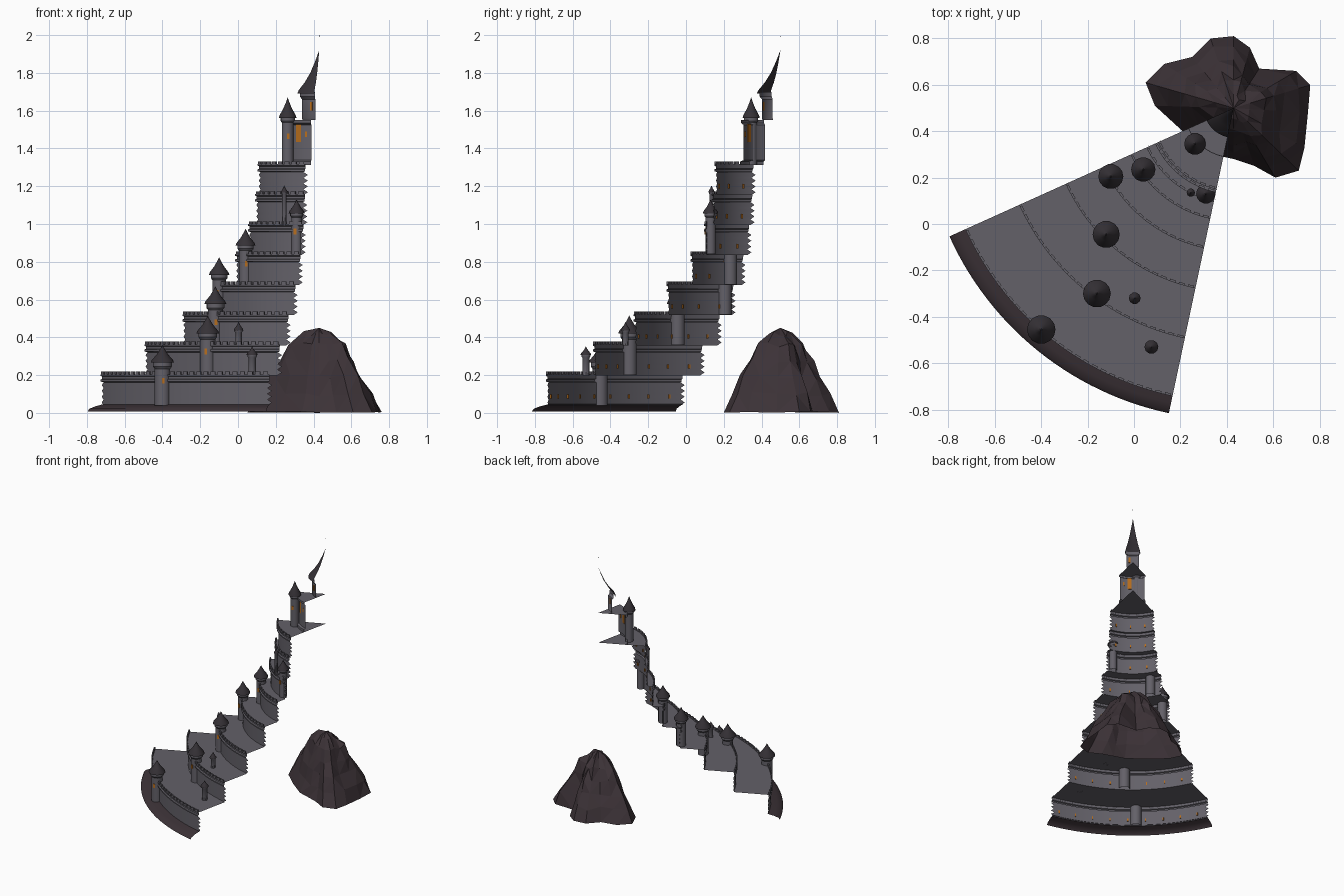
import bpy, bmesh, math, random
from mathutils import Vector

random.seed(4)
cube = bpy.data.objects.get("Cube")
if cube:
    bpy.data.objects.remove(cube, do_unlink=True)

AXIS = (0.43, 0.50)      # centre of the circular fortress
A0, A1 = 204.3, 258.0    # the slice of the circle that is built


def material(name, rgb):
    m = bpy.data.materials.new(name)
    m.use_nodes = True
    m.diffuse_color = (*rgb, 1)
    m.node_tree.nodes["Principled BSDF"].inputs["Base Color"].default_value = (*rgb, 1)
    return m


STONE = material("grey stone", (0.126, 0.119, 0.14))
ROOF = material("dark slate", (0.036, 0.031, 0.037))
ROCK = material("brown rock", (0.045, 0.032, 0.038))
GLOW = material("orange window", (0.48, 0.155, 0.012))


def polar(r, deg, z, c=AXIS):
    a = math.radians(deg)
    return Vector((c[0] + r * math.cos(a), c[1] + r * math.sin(a), z))


def finish(name, bm, mat, smooth=True):
    bmesh.ops.remove_doubles(bm, verts=bm.verts, dist=0.00005)
    me = bpy.data.meshes.new(name)
    bm.to_mesh(me)
    bm.free()
    me.materials.append(mat)
    ob = bpy.data.objects.new(name, me)
    bpy.context.collection.objects.link(ob)
    if smooth:
        bpy.ops.object.select_all(action='DESELECT')
        ob.select_set(True)
        bpy.context.view_layer.objects.active = ob
        bpy.ops.object.shade_smooth_by_angle(angle=math.radians(35))
    return ob


def bridge(bm, rows):
    for low, high in zip(rows, rows[1:]):
        for i in range(len(low) - 1):
            bm.faces.new((low[i], low[i + 1], high[i + 1], high[i]))


def sweep(name, profile, mat, c=AXIS, a0=A0, a1=A1, n=28, extra=None):
    """Turn a profile of (radius, height, end tooth) about a centre."""
    bm = bmesh.new()
    rows = []
    for r, z, *tooth in profile:
        t = math.degrees(tooth[0] / r) if tooth else 0
        rows.append([bm.verts.new(polar(r, a0 - t + (a1 - a0 + 2 * t) * i / n, z, c))
                     for i in range(n + 1)])
    bridge(bm, rows)
    if extra:
        extra(bm)
    return finish(name, bm, mat)


def block(bm, r, deg, z, wide, deep, high, c=AXIS):
    """Small box facing outward from a centre."""
    half = math.degrees(wide / 2 / r)
    v = [bm.verts.new(polar(r + dr, deg + da, z + dz, c))
         for dz in (0, high)
         for dr, da in ((0, -half), (deep, -half), (deep, half), (0, half))]
    for f in ((3, 2, 1, 0), (4, 5, 6, 7), (0, 1, 5, 4), (1, 2, 6, 5), (2, 3, 7, 6), (3, 0, 4, 7)):
        bm.faces.new([v[i] for i in f])


def merlons(R, z):
    count = max(5, round(R * math.radians(A1 - A0) / 0.042))

    def add(bm):
        for i in range(count):
            block(bm, R - 0.01, A0 + (A1 - A0) * (i + 0.5) / count, z, 0.026, 0.01, 0.014)
    return add


def window(name, r, deg, z, wide, high, c=AXIS):
    bm = bmesh.new()
    block(bm, r, deg, z, wide, 0.006, high, c)
    finish(name, bm, GLOW, False)


# Stepped ring walls with toothed ends, parapets, terraces and inner windows
RADII = [1.27, 1.015, 0.795, 0.617, 0.488, 0.413, 0.372, 0.358]
STEP = 0.159
for k, R in enumerate(RADII):
    z = 0.04 + STEP * k
    teeth = 8
    wall = [(R - 0.012, z + 0.122 * i / teeth, 0.012 if i % 2 else -0.012)
            for i in range(teeth + 1)]
    wall += [(R, z + 0.126), (R, z + 0.136), (R - 0.009, z + 0.14),
             (R - 0.009, z + 0.152), (R, z + 0.156), (R, z + 0.164), (R - 0.01, z + 0.164),
             (R - 0.01, z + 0.152)]
    sweep(f"ring_wall_{k + 1}", wall, STONE, extra=merlons(R, z + 0.164))
    inner = RADII[k + 1] - 0.012 if k < 7 else 0.0001
    sweep(f"terrace_{k + 1}", [(R - 0.009, z + STEP), (inner, z + STEP)], STONE)
    count = max(3, round(R * 7))
    for i in range(count):
        window(f"wall_window_{k + 1}_{i + 1}", R - 0.019,
               A0 + (A1 - A0) * (i + 0.6) / count, z + 0.036, 0.009, 0.022)

# Rocky plinth under the lowest wall
sweep("plinth", [(1.345, 0.008), (1.335, 0.022), (1.30, 0.035), (1.255, 0.046)], ROCK)

# Keep on the top terrace
sweep("keep_wall", [(0.215, 1.312), (0.215, 1.332), (0.2, 1.338), (0.2, 1.525),
                    (0.214, 1.535), (0.214, 1.55), (0.0001, 1.55)], STONE)
window("keep_large_window", 0.197, 237, 1.435, 0.03, 0.095)
window("keep_small_window", 0.197, 250, 1.46, 0.01, 0.03)

# Uppermost turret, its swept spire and finial
sweep("top_turret", [(0.095, 1.55), (0.1, 1.56), (0.1, 1.66), (0.113, 1.675), (0.113, 1.70)], STONE)
window("top_turret_window", 0.097, 245, 1.6, 0.012, 0.045)
sweep("spire", [(0.128, 1.69), (0.118, 1.71), (0.084, 1.75), (0.052, 1.80),
                (0.024, 1.86), (0.0001, 1.92)], ROOF)
sweep("finial", [(0.0015, 1.99), (0.0015, 1.995), (0.0001, 2.0)], ROOF, a0=0, a1=360, n=6)


def tower(name, x, y, r, base, eaves, tip, sides=14):
    c = (x, y)
    sweep(name + "_shaft", [(r, base), (r, eaves - 0.9 * r), (1.22 * r, eaves - 0.6 * r),
                            (1.22 * r, eaves)], STONE, c, 0, 360, sides)
    h = tip - eaves
    sweep(name + "_roof", [(1.1 * r, eaves), (1.5 * r, eaves - 0.004), (1.38 * r, eaves + 0.1 * h),
                           (0.72 * r, eaves + 0.45 * h), (0.3 * r, eaves + 0.75 * h),
                           (0.0001, tip)], ROOF, c, 0, 360, sides)


# Round towers on the walls, small turrets on the terraces
TOWERS = [(-0.40, -0.455, 0.041, 0.04, 0.27, 0.36), (-0.16, -0.30, 0.040, 0.2, 0.425, 0.515),
          (-0.12, -0.045, 0.039, 0.36, 0.58, 0.67), (-0.10, 0.205, 0.036, 0.52, 0.735, 0.825),
          (0.04, 0.235, 0.035, 0.68, 0.89, 0.975), (0.31, 0.13, 0.028, 0.84, 1.06, 1.13),
          (0.263, 0.345, 0.031, 1.313, 1.565, 1.67)]
for i, t in enumerate(TOWERS):
    tower(f"tower_{i + 1}", *t)
    x, y, r, base, eaves, tip = t
    window(f"tower_window_{i + 1}", r - 0.002, 275 if i % 2 == 0 else 255,
           eaves - 0.115, 0.012, 0.03, (x, y))
for i, t in enumerate([(0.075, -0.53, 0.02, 0.198, 0.31, 0.352),
                       (0.003, -0.32, 0.017, 0.357, 0.44, 0.482),
                       (0.245, 0.135, 0.012, 0.99, 1.17, 1.205)]):
    tower(f"small_turret_{i + 1}", *t, sides=10)

# Free-standing crag: an irregular outline drawn in toward its peak
OUTLINE = [(0.05, 0.61), (0.13, 0.69), (0.25, 0.72), (0.33, 0.80), (0.43, 0.81), (0.50, 0.76),
           (0.54, 0.67), (0.70, 0.66), (0.76, 0.60), (0.75, 0.48), (0.735, 0.33), (0.71, 0.23),
           (0.61, 0.20), (0.52, 0.25), (0.43, 0.28), (0.34, 0.30), (0.21, 0.40), (0.09, 0.51)]
bm = bmesh.new()
rows = []
for scale, z in ((1, 0.004), (0.84, 0.10), (0.69, 0.19), (0.56, 0.28), (0.41, 0.36), (0.2, 0.42)):
    row = []
    for x, y in OUTLINE:
        s = scale * (1 if scale == 1 else random.uniform(0.93, 1.07))
        dz = random.uniform(-0.004, 0.004) if scale == 1 else random.uniform(-0.014, 0.014)
        row.append(bm.verts.new((AXIS[0] + (x - AXIS[0]) * s, AXIS[1] + (y - AXIS[1]) * s, z + dz)))
    rows.append(row + row[:1])
bridge(bm, rows)
peak = bm.verts.new((*AXIS, 0.45))
for a, b in zip(rows[-1], rows[-1][1:]):
    bm.faces.new((a, b, peak))
bmesh.ops.triangulate(bm, faces=bm.faces)
bmesh.ops.recalc_face_normals(bm, faces=bm.faces)
finish("crag", bm, ROCK, False)
